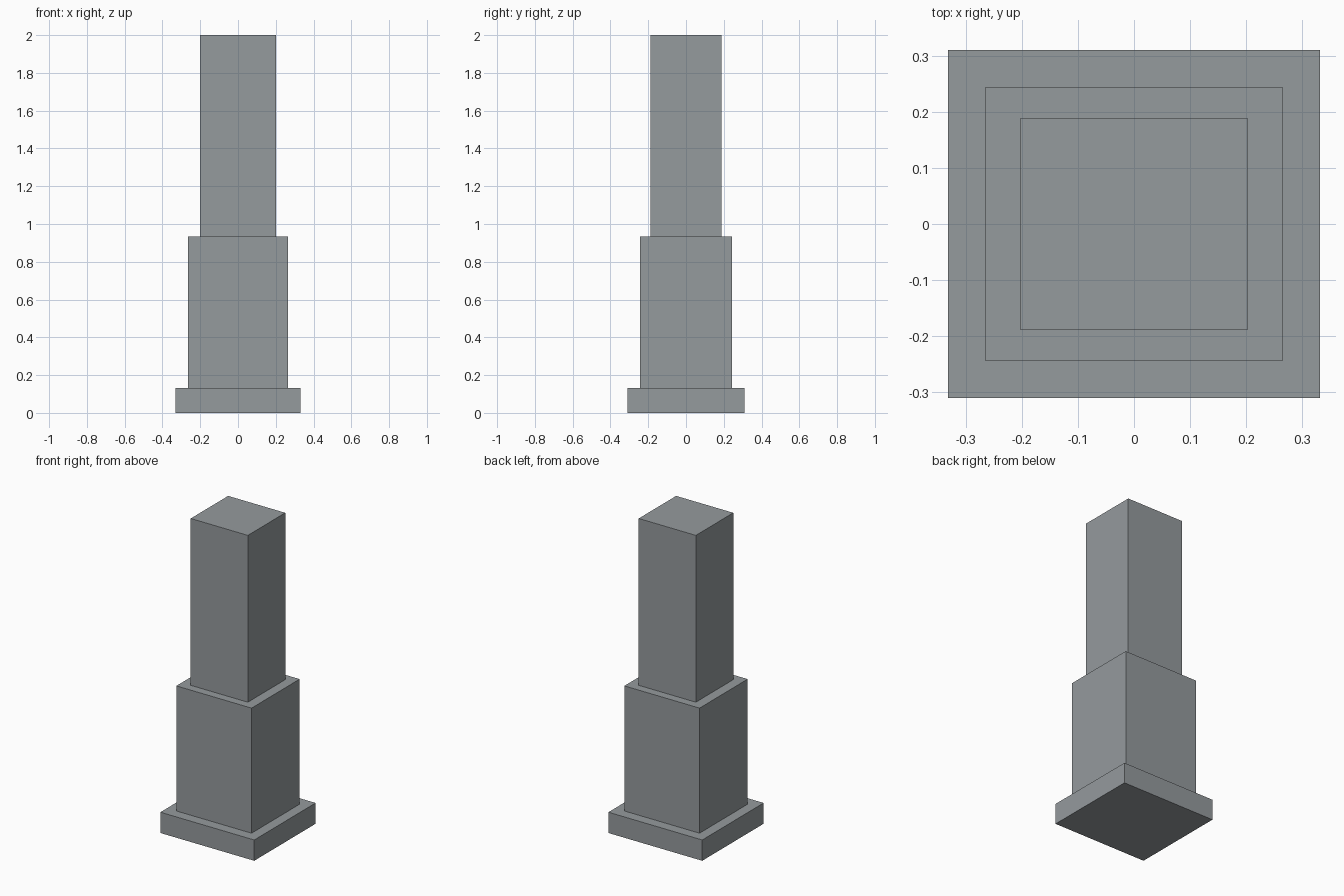
import bpy

if "Cube" in bpy.data.objects:
    bpy.data.objects.remove(bpy.data.objects["Cube"])

# Single stone colour
stone = bpy.data.materials.new("grey_stone")
stone.diffuse_color = (0.30, 0.325, 0.34, 1.0)
stone.use_nodes = True
stone.node_tree.nodes["Principled BSDF"].inputs["Base Color"].default_value = stone.diffuse_color


def block(name, half_x, half_y, z0, z1):
    """Box resting on z0 and reaching z1."""
    bpy.ops.mesh.primitive_cube_add(size=1, location=(0, 0, (z0 + z1) / 2))
    obj = bpy.context.object
    obj.name = name
    obj.scale = (2 * half_x, 2 * half_y, z1 - z0)
    bpy.ops.object.transform_apply(location=False, rotation=False, scale=True)
    obj.data.materials.append(stone)
    return obj


# Stepped column: plinth, pedestal, shaft
block("base_plinth", 0.332, 0.31, 0.0, 0.133)
block("lower_pedestal", 0.266, 0.243, 0.133, 0.933)
block("upper_shaft", 0.202, 0.189, 0.933, 2.0)
